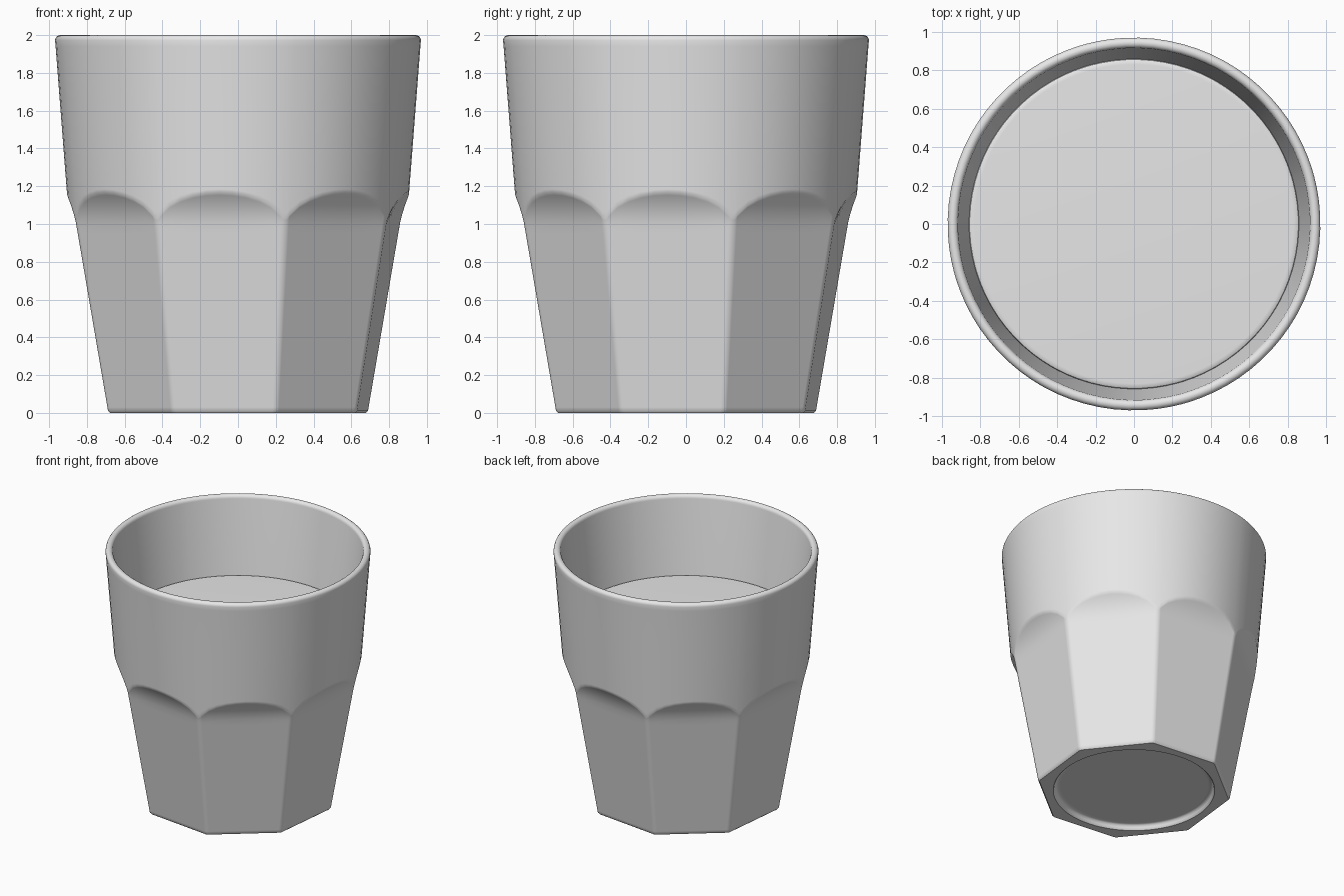
import bpy, bmesh, math

if "Cube" in bpy.data.objects:
    bpy.data.objects.remove(bpy.data.objects["Cube"])

TWIST = math.radians(-6.3)     # facets are turned slightly off the axes
PHIS = [-22.5, -21.7, -21, -17.5, -13.5, -9, -4.5, 0, 4.5, 9, 13.5, 17.5, 21, 21.7]
COLS = [(TWIST + math.radians(45 * k + p), math.radians(min(abs(p), 21.7)))
        for k in range(8) for p in PHIS]

grey = bpy.data.materials.new("light_grey")
grey.diffuse_color = (0.8, 0.8, 0.8, 1)
grey.use_nodes = True
grey.node_tree.nodes["Principled BSDF"].inputs["Base Color"].default_value = grey.diffuse_color


def cone(z):                   # round upper wall
    return 0.905 + 0.0775 * (z - 1.15)


def facet(z):                  # distance of a flat side, scooping out at its top
    return 0.6615 + 0.1645 * z + 1.8 * max(0, z - 1.0) ** 2


def arch(phi):                 # height where a flat side meets the round wall
    lo, hi = 0.9, 1.4
    for _ in range(40):
        m = (lo + hi) / 2
        if facet(m) / math.cos(phi) < cone(m):
            lo = m
        else:
            hi = m
    return lo


def circle(r, z):
    return [(r * math.cos(t), r * math.sin(t), z) for t, _ in COLS]


def faceted(z, inset=0.0):
    out = []
    for t, p in COLS:
        r = (facet(z) - inset) / math.cos(p)
        out.append((r * math.cos(t), r * math.sin(t), z))
    return out


def arched(f):                 # ring between the flat part (0) and the arch line (1)
    out = []
    for t, p in COLS:
        z = 0.95 + (arch(p) - 0.95) * f
        r = facet(z) / math.cos(p)
        out.append((r * math.cos(t), r * math.sin(t), z))
    return out


def upper(f):                  # ring between the arch line (0) and z = 1.26 (1)
    out = []
    for t, p in COLS:
        z = arch(p) + (1.26 - arch(p)) * f
        out.append((cone(z) * math.cos(t), cone(z) * math.sin(t), z))
    return out


def loft(name, rings):
    bm = bmesh.new()
    loops = [[bm.verts.new(c) for c in ring] for ring in rings]
    n = len(COLS)
    for a, b in zip(loops, loops[1:]):
        for i in range(n):
            j = (i + 1) % n
            bm.faces.new((a[i], a[j], b[j], b[i]))
    bm.faces.new(loops[0][::-1])
    bm.faces.new(loops[-1])
    bmesh.ops.recalc_face_normals(bm, faces=bm.faces)
    me = bpy.data.meshes.new(name)
    bm.to_mesh(me)
    bm.free()
    me.materials.append(grey)
    ob = bpy.data.objects.new(name, me)
    bpy.context.collection.objects.link(ob)
    bpy.ops.object.select_all(action='DESELECT')
    ob.select_set(True)
    bpy.context.view_layer.objects.active = ob
    bpy.ops.object.shade_smooth_by_angle(angle=math.radians(40))
    return ob


# Tumbler: base recess, flat sides, arches, round wall, rim, inside
rings = [circle(0.54, 0.04), circle(0.56, 0.04), circle(0.573, 0.034),
         circle(0.58, 0.02), circle(0.585, 0.006), circle(0.592, 0.0)]
rings += [faceted(0.0, 0.008), faceted(0.01), faceted(0.03), faceted(0.5)]
rings += [arched(f) for f in (0, 0.25, 0.5, 0.75, 0.92, 1)]
rings += [upper(f) for f in (0.15, 0.4, 1)]
rings += [circle(cone(z), z) for z in (1.6, 1.94)]
rings += [circle(0.942 + 0.027 * math.cos(a), 1.973 + 0.027 * math.sin(a))
          for a in (math.pi * i / 8 for i in range(9))]
rings += [circle(0.86, 1.385), circle(0.79, 1.0), circle(0.64, 0.2),
          circle(0.62, 0.16), circle(0.58, 0.15)]
loft("tumbler", rings)

# Filling with a softened upper edge
loft("filling", [circle(0.575, 0.152), circle(0.618, 0.162), circle(0.638, 0.2),
                 circle(0.788, 1.0), circle(0.858, 1.372), circle(0.855, 1.38),
                 circle(0.846, 1.385), circle(0.83, 1.386)])
